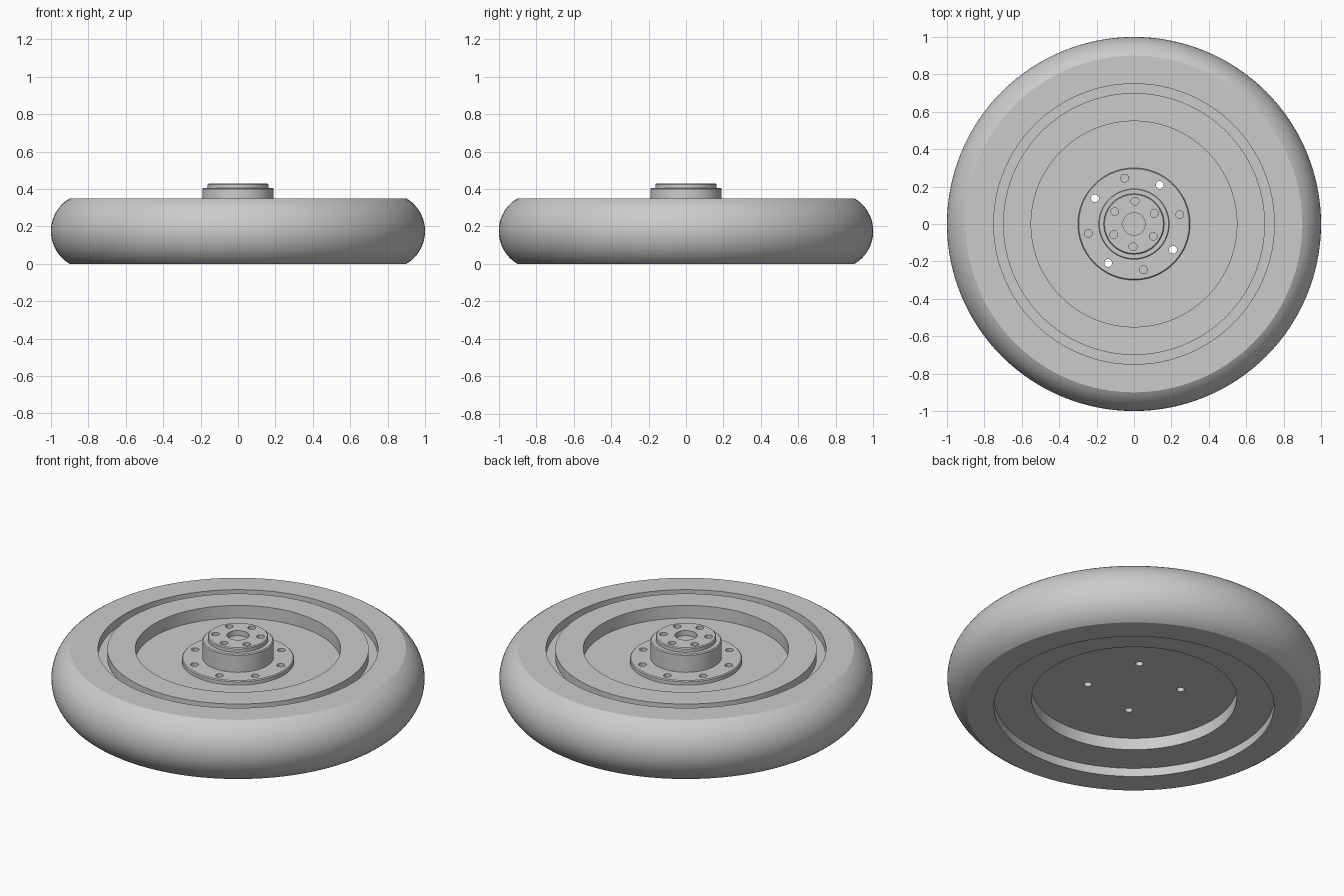
import bpy, bmesh, math
from mathutils import Matrix, Vector

cube = bpy.data.objects.get("Cube")
if cube:
    bpy.data.objects.remove(cube, do_unlink=True)

grey = bpy.data.materials.new("plain grey")
grey.use_nodes = True
grey.diffuse_color = (0.6, 0.6, 0.6, 1)
grey.node_tree.nodes["Principled BSDF"].inputs["Base Color"].default_value = (0.6, 0.6, 0.6, 1)


def add_object(name, bm):
    bmesh.ops.recalc_face_normals(bm, faces=bm.faces)
    mesh = bpy.data.meshes.new(name)
    bm.to_mesh(mesh)
    bm.free()
    mesh.materials.append(grey)
    obj = bpy.data.objects.new(name, mesh)
    bpy.context.collection.objects.link(obj)
    return obj


def lathe(name, profile, closed, steps=128):
    """Turn a (radius, height) profile around the z axis."""
    bm = bmesh.new()
    verts = [bm.verts.new((r, 0, z)) for r, z in profile]
    pairs = list(zip(verts, verts[1:]))
    if closed:
        pairs.append((verts[-1], verts[0]))
    edges = [bm.edges.new(p) for p in pairs]
    bmesh.ops.spin(bm, geom=verts + edges, axis=(0, 0, 1), cent=(0, 0, 0),
                   angle=math.tau, steps=steps, use_duplicate=False)
    bmesh.ops.remove_doubles(bm, verts=bm.verts, dist=0.0001)
    return add_object(name, bm)


def ring_points(count, radius, start):
    angles = [math.radians(start) + math.tau * i / count for i in range(count)]
    return [(radius * math.cos(a), radius * math.sin(a)) for a in angles]


def drill(target, points, radius, bottom, top):
    """Cut round holes between two heights."""
    bm = bmesh.new()
    for x, y in points:
        bmesh.ops.create_cone(bm, cap_ends=True, segments=32, radius1=radius,
                              radius2=radius, depth=top - bottom,
                              matrix=Matrix.Translation(Vector((x, y, (top + bottom) / 2))))
    cutter = add_object("hole_cutter", bm)
    cutter.hide_render = True
    mod = target.modifiers.new("holes", 'BOOLEAN')
    mod.operation = 'DIFFERENCE'
    mod.solver = 'EXACT'
    mod.object = cutter
    bpy.context.view_layer.objects.active = target
    bpy.ops.object.modifier_apply(modifier=mod.name)
    bpy.data.objects.remove(cutter, do_unlink=True)


# Tyre: bulging tread, flat side walls and a sunken bead ring
half, edge = 0.175, 0.9
bulge = (half ** 2 + 0.1 ** 2) / 0.2
swing = math.asin(half / bulge)
tread = [(1 - bulge + bulge * math.cos(t), half + bulge * math.sin(t))
         for t in (swing * (i / 12 - 1) for i in range(25))]
tyre = lathe("tyre", [(0.7, 0.05), (0.75, 0.05), (0.75, 0)] + tread
             + [(0.75, 0.35), (0.75, 0.3), (0.7, 0.3)], True)

# Wheel disc: thick rim around a thinner web
wheel = lathe("wheel_disc", [(0, 0.12), (0.55, 0.12), (0.55, 0.05), (0.7, 0.05),
                             (0.7, 0.35), (0.55, 0.35), (0.55, 0.275), (0, 0.275)], False)

# Hub: bolt flange, barrel and raised cap with small chamfers
c = 0.005
hub = lathe("hub", [(0, 0.275), (0.3, 0.275), (0.3, 0.3 - c), (0.3 - c, 0.3),
                    (0.19, 0.3), (0.19, 0.405 - c), (0.19 - c, 0.405),
                    (0.162, 0.405), (0.162, 0.43 - c), (0.162 - c, 0.43), (0, 0.43)], False)

# Flange bolt holes, every second one going through the web
bolts = ring_points(8, 0.25, 11.5)
drill(hub, bolts, 0.021, 0.2, 0.32)
drill(wheel, bolts[1::2], 0.021, 0.1, 0.3)

# Cap bolt holes and centre bore
drill(hub, ring_points(6, 0.122, 27.5), 0.021, 0.4, 0.45)
drill(hub, [(0, 0)], 0.06, 0.4, 0.45)

# Smooth round surfaces with crisp edges
for obj in (tyre, wheel, hub):
    bpy.ops.object.select_all(action='DESELECT')
    obj.select_set(True)
    bpy.context.view_layer.objects.active = obj
    bpy.ops.object.shade_smooth_by_angle(angle=math.radians(30))
